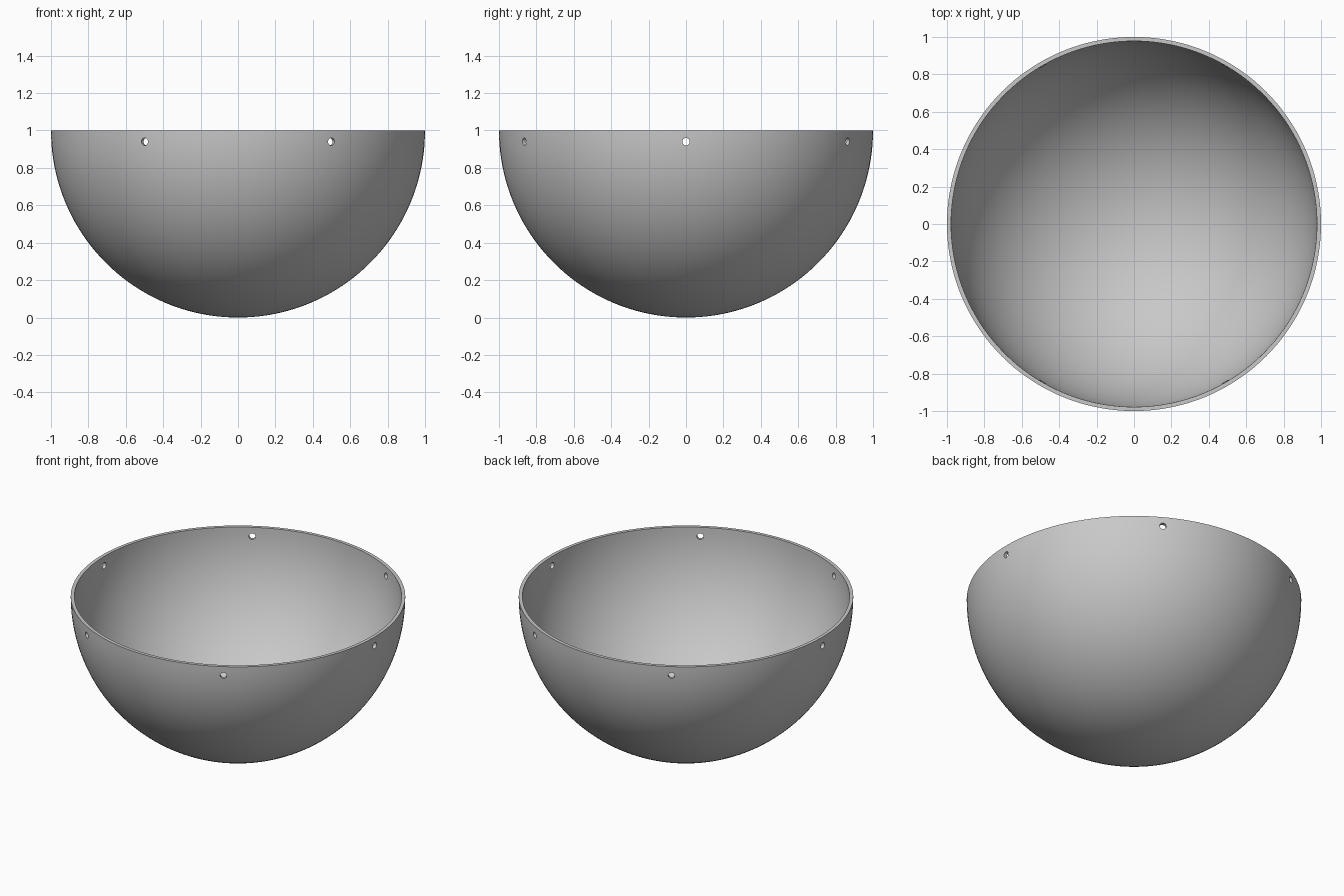
import bpy, bmesh
from math import sin, cos, pi, radians
from mathutils import Matrix, Vector

cube = bpy.data.objects.get("Cube")
if cube:
    bpy.data.objects.remove(cube, do_unlink=True)

OUTER, INNER = 1.0, 0.978
RINGS, SEGMENTS = 40, 144
HOLES, HOLE_RADIUS, HOLE_HEIGHT = 6, 0.02, 0.94


def add_object(name, bm):
    bmesh.ops.recalc_face_normals(bm, faces=bm.faces)
    mesh = bpy.data.meshes.new(name)
    bm.to_mesh(mesh)
    bm.free()
    obj = bpy.data.objects.new(name, mesh)
    bpy.context.collection.objects.link(obj)
    return obj


def arc(radius):
    """Quarter circle from the bottom pole up to the rim."""
    angles = [pi / 2 * i / RINGS for i in range(RINGS + 1)]
    return [Vector((radius * sin(a), 0, OUTER - radius * cos(a))) for a in angles]


# Plain grey
grey = bpy.data.materials.new("plain_grey")
grey.use_nodes = True
colour = (0.58, 0.58, 0.58, 1)
grey.diffuse_color = colour
grey.node_tree.nodes["Principled BSDF"].inputs["Base Color"].default_value = colour

# Hemispherical shell: outer arc, flat rim, inner arc, turned about z
bm = bmesh.new()
profile = [bm.verts.new(p) for p in arc(OUTER) + arc(INNER)[::-1]]
edges = [bm.edges.new(pair) for pair in zip(profile, profile[1:])]
bmesh.ops.spin(bm, geom=profile + edges, cent=(0, 0, 0), axis=(0, 0, 1),
               angle=2 * pi, steps=SEGMENTS, use_merge=True)
bmesh.ops.remove_doubles(bm, verts=bm.verts, dist=0.0001)
bowl = add_object("bowl", bm)
bowl.data.materials.append(grey)

# Ring of small radial drill pins below the rim
bm = bmesh.new()
for i in range(HOLES):
    place = (Matrix.Rotation(2 * pi * i / HOLES, 4, 'Z')
             @ Matrix.Translation((OUTER, 0, HOLE_HEIGHT))
             @ Matrix.Rotation(pi / 2, 4, 'Y'))
    bmesh.ops.create_cone(bm, cap_ends=True, segments=24, radius1=HOLE_RADIUS,
                          radius2=HOLE_RADIUS, depth=0.2, matrix=place)
pins = add_object("hole_cutter", bm)
pins.hide_render = True

# Drill the holes, then drop the cutter
drill = bowl.modifiers.new("holes", 'BOOLEAN')
drill.operation = 'DIFFERENCE'
drill.solver = 'EXACT'
drill.object = pins
bpy.ops.object.select_all(action='DESELECT')
bowl.select_set(True)
bpy.context.view_layer.objects.active = bowl
bpy.ops.object.modifier_apply(modifier=drill.name)
bpy.data.objects.remove(pins, do_unlink=True)
bpy.ops.object.shade_smooth_by_angle(angle=radians(30))
